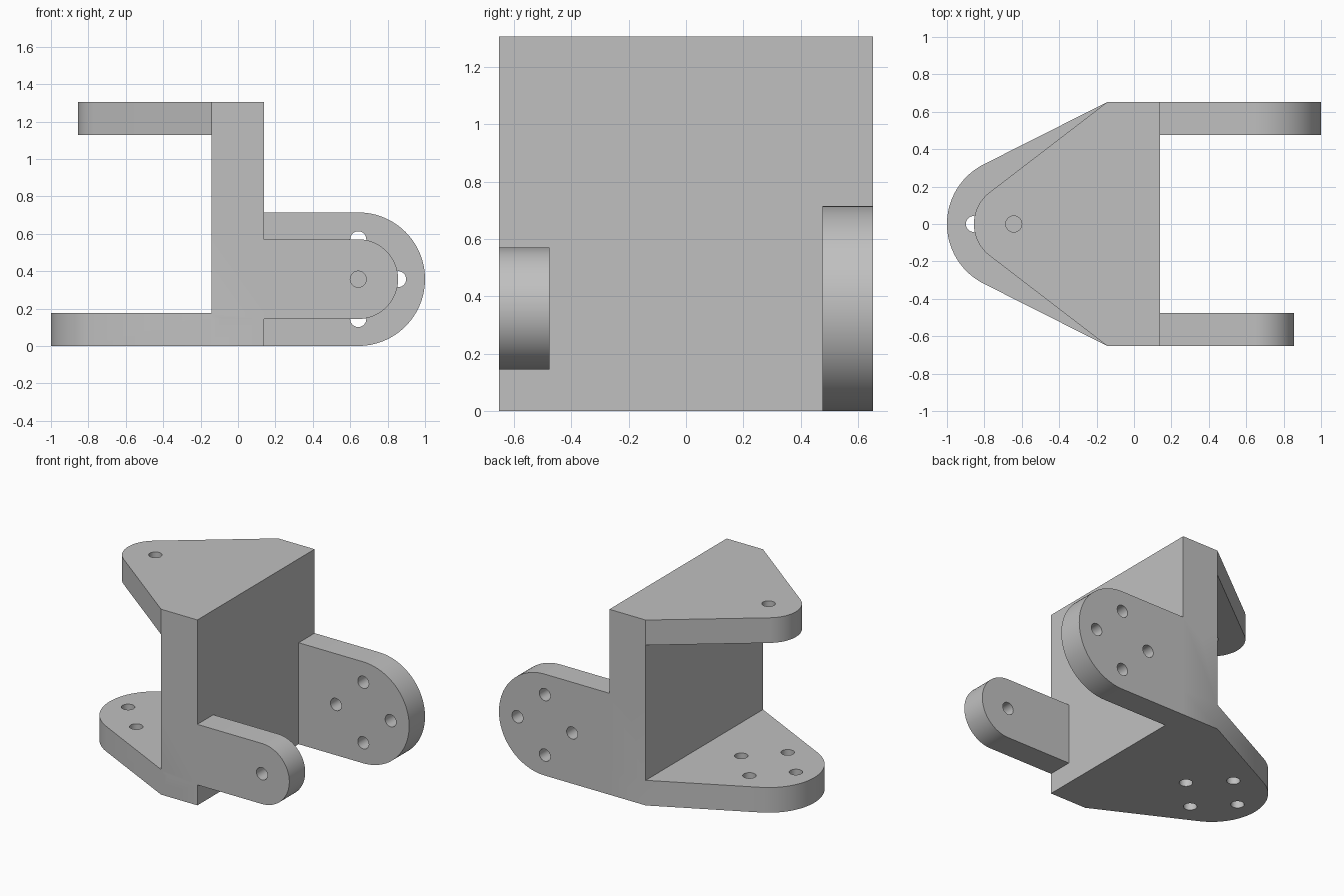
import bpy, bmesh
from math import cos, sin, pi, acos, atan2, hypot
from mathutils import Vector

cube = bpy.data.objects.get("Cube")
if cube:
    bpy.data.objects.remove(cube, do_unlink=True)

# Main dimensions
HALF = 0.652          # half width of the bracket
HEIGHT = 1.305
X0, X1 = -0.143, 0.14  # web faces
THICK = 0.177
REACH = 0.643         # distance of the pivots from the centre
BIG, SMALL = 0.357, 0.213
MID = BIG             # pivot height of the side tabs
HOLE = 0.043

grey = bpy.data.materials.new("plain grey")
grey.use_nodes = True
colour = (0.53, 0.53, 0.53, 1)
grey.diffuse_color = colour
grey.node_tree.nodes["Principled BSDF"].inputs["Base Color"].default_value = colour


def prism(name, outlines, place, low, high):
    """Extrude closed outlines from low to high; place maps (u, v, w) to space."""
    bm = bmesh.new()
    for outline in outlines:
        face = bm.faces.new([bm.verts.new(place(u, v, low)) for u, v in outline])
        top = bmesh.ops.extrude_face_region(bm, geom=[face])["geom"]
        shift = Vector(place(0, 0, high)) - Vector(place(0, 0, low))
        bmesh.ops.translate(bm, vec=shift, verts=[g for g in top if isinstance(g, bmesh.types.BMVert)])
    bmesh.ops.recalc_face_normals(bm, faces=bm.faces)
    mesh = bpy.data.meshes.new(name)
    bm.to_mesh(mesh)
    bm.free()
    mesh.materials.append(grey)
    obj = bpy.data.objects.new(name, mesh)
    bpy.context.collection.objects.link(obj)
    return obj


def combine(target, other, operation):
    """Apply a boolean and discard the operand."""
    mod = target.modifiers.new("join", "BOOLEAN")
    mod.operation, mod.solver, mod.object = operation, "EXACT", other
    with bpy.context.temp_override(object=target, active_object=target):
        bpy.ops.object.modifier_apply(modifier=mod.name)
    bpy.data.objects.remove(other, do_unlink=True)


def arc(u, v, r, start, end, steps):
    return [(u + r * cos(start + (end - start) * i / steps),
             v + r * sin(start + (end - start) * i / steps)) for i in range(steps + 1)]


def holes(u, v, ring):
    """One pivot hole, or four on a ring around the pivot."""
    centres = [(u, v)]
    if ring:
        centres = [(u + ring * cos(k * pi / 2), v + ring * sin(k * pi / 2)) for k in range(4)]
    return [arc(a, b, HOLE, 0, 2 * pi, 32)[:-1] for a, b in centres]


def flat(u, v, w):
    return (u, v, w)


def upright(u, v, w):
    return (u, w, v)


def drilled(name, outline, place, low, high, centre, ring):
    part = prism(name, [outline], place, low, high)
    cutter = prism("hole_cutter", holes(*centre, ring), place, low - 0.1, high + 0.1)
    combine(part, cutter, "DIFFERENCE")
    return part


def plate(name, radius, low, ring):
    """Horizontal plate tapering from the web to a rounded nose."""
    du, dv = X0 + REACH, HALF
    start = atan2(dv, du) + acos(radius / hypot(du, dv))
    outline = [(X1, -HALF), (X1, HALF), (X0, HALF)]
    outline += arc(-REACH, 0, radius, start, 2 * pi - start, 48) + [(X0, -HALF)]
    return drilled(name, outline, flat, low, low + THICK, (-REACH, 0), ring)


def tab(name, radius, low, ring):
    """Upright tab with a round end."""
    outline = [(X0, MID - radius)] + arc(REACH, MID, radius, -pi / 2, pi / 2, 48) + [(X0, MID + radius)]
    return drilled(name, outline, upright, low, low + THICK, (REACH, MID), ring)


# Upright web, with the plates and tabs fused to it
bracket = prism("bracket", [[(X0, -HALF), (X1, -HALF), (X1, HALF), (X0, HALF)]], flat, 0, HEIGHT)
parts = [
    plate("base_plate", BIG, 0, SMALL),
    plate("top_plate", SMALL, HEIGHT - THICK, 0),
    tab("rear_tab", BIG, HALF - THICK, SMALL),
    tab("front_tab", SMALL, -HALF, 0),
]
for part in parts:
    combine(bracket, part, "UNION")

# Smooth rounded ends and bores, sharp corners
for obj in bpy.context.selected_objects:
    obj.select_set(False)
bracket.select_set(True)
bpy.context.view_layer.objects.active = bracket
bpy.ops.object.shade_smooth_by_angle(angle=pi / 6)
